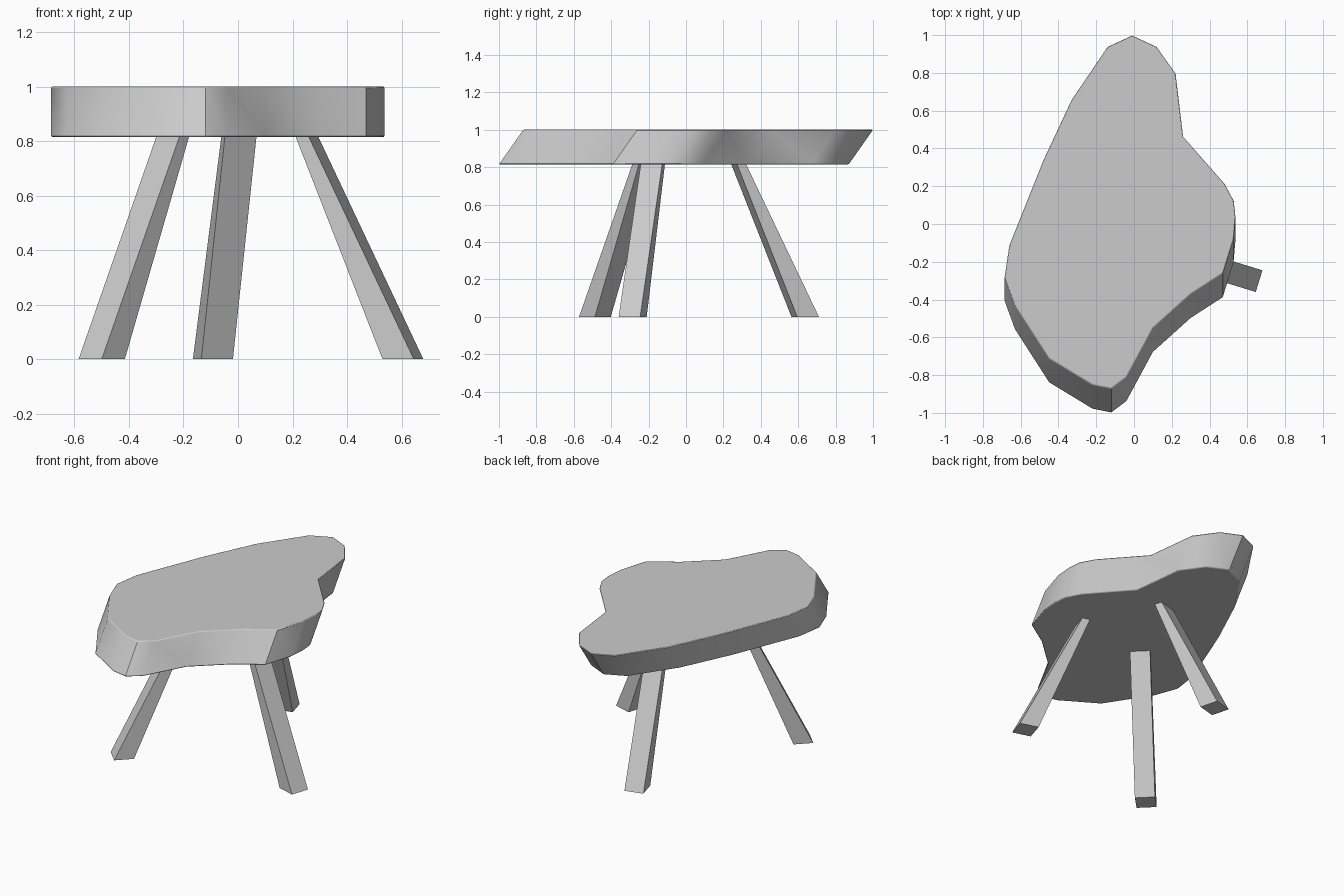
import bpy, bmesh
from math import cos, sin, radians
from mathutils import Vector

if "Cube" in bpy.data.objects:
    bpy.data.objects.remove(bpy.data.objects["Cube"])


def loft(name, low, high):
    """Closed solid between two matching loops of points."""
    bm = bmesh.new()
    a = [bm.verts.new(p) for p in low]
    b = [bm.verts.new(p) for p in high]
    n = len(a)
    bm.faces.new(a)
    bm.faces.new(b)
    for i in range(n):
        j = (i + 1) % n
        bm.faces.new((a[i], a[j], b[j], b[i]))
    bmesh.ops.recalc_face_normals(bm, faces=bm.faces)
    mesh = bpy.data.meshes.new(name)
    bm.to_mesh(mesh)
    bm.free()
    ob = bpy.data.objects.new(name, mesh)
    bpy.context.collection.objects.link(ob)
    return ob


# Organic slab top, its sides slanting towards the front
outline = [(-0.01, 1.0), (0.12, 0.94), (0.22, 0.80), (0.26, 0.465), (0.48, 0.215),
           (0.528, 0.125), (0.537, 0.04), (0.527, -0.075), (0.47, -0.26), (0.30, -0.37),
           (0.10, -0.55), (-0.04, -0.81), (-0.12, -0.87), (-0.22, -0.85), (-0.45, -0.71),
           (-0.63, -0.43), (-0.685, -0.28), (-0.66, -0.11), (-0.48, 0.34),
           (-0.33, 0.66), (-0.14, 0.94)]
TOP, UNDER, SLANT = 1.0, 0.815, -0.13
top = loft("table_top",
           [(x, y + SLANT, UNDER) for x, y in outline],
           [(x, y, TOP) for x, y in outline])
bev = top.modifiers.new("soft_edge", 'BEVEL')
bev.width = 0.005
bev.segments = 2
bev.limit_method = 'ANGLE'
bev.angle_limit = radians(50)
bpy.context.view_layer.objects.active = top
top.select_set(True)
bpy.ops.object.shade_smooth_by_angle(angle=radians(40))
top.select_set(False)


# Splayed legs: square foot, thinning radially towards the top
def leg(name, foot, angle):
    out = Vector((cos(angle), sin(angle), 0))
    side = Vector((-out.y, out.x, 0))

    def section(centre, depth, width=0.12):
        return [centre + out * depth / 2 * s + side * width / 2 * t
                for s, t in ((1, 1), (1, -1), (-1, -1), (-1, 1))]

    base = Vector((*foot, 0))
    head = base - out * 0.37 + Vector((0, 0, 0.82))
    return loft(name, section(base, 0.12), section(head, 0.05))


for name, foot, deg in (("right_leg", (0.605, -0.285), -17),
                        ("left_leg", (-0.50, -0.487), 225),
                        ("back_leg", (-0.092, 0.637), 105)):
    leg(name, foot, radians(deg))
